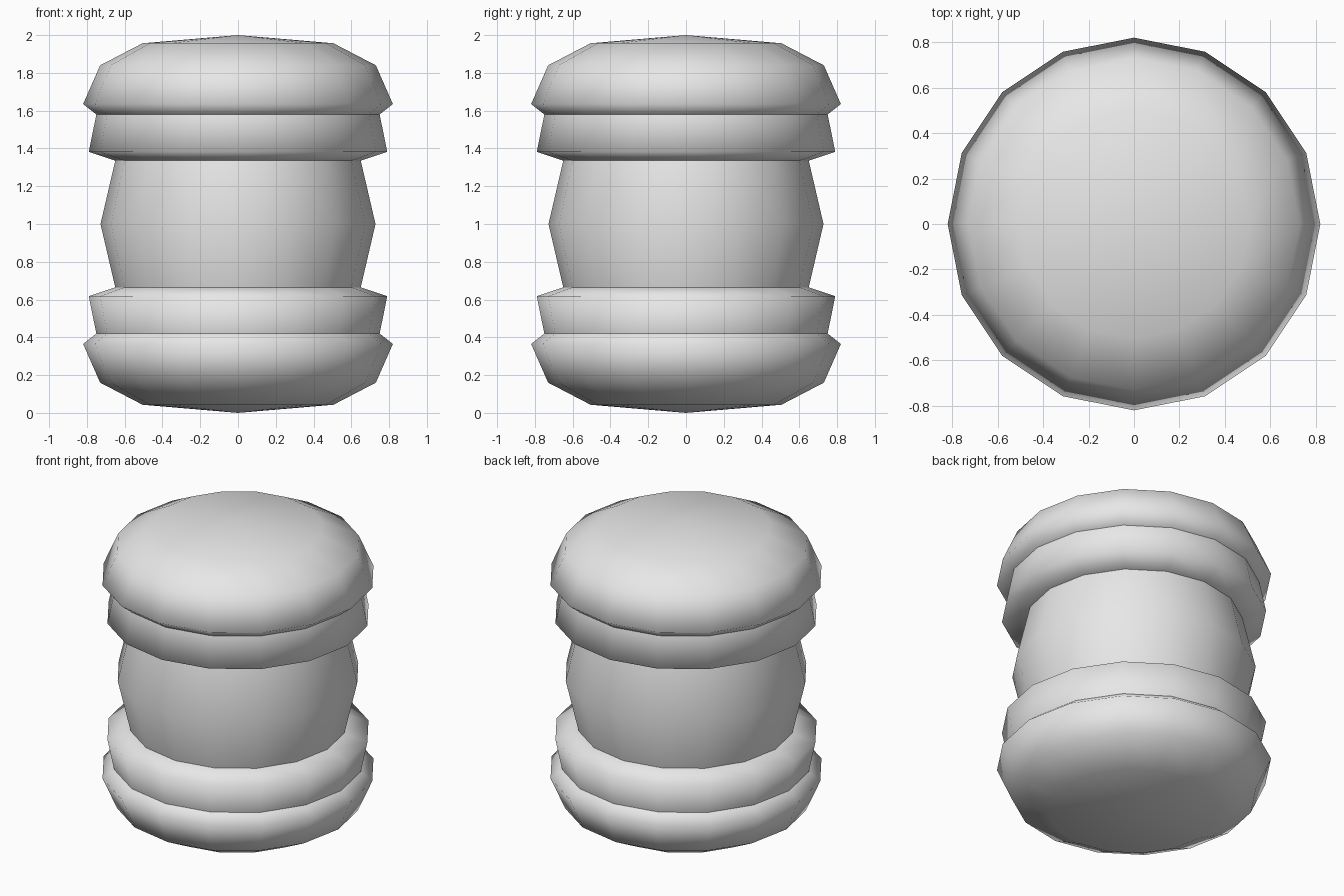
import bpy
import bmesh
from math import cos, sin, tau

SIDES = 16

cube = bpy.data.objects.get("Cube")
if cube:
    bpy.data.objects.remove(cube, do_unlink=True)

grey = bpy.data.materials.new("plain_grey")
grey.use_nodes = True
grey.diffuse_color = (0.8, 0.8, 0.8, 1)
grey.node_tree.nodes["Principled BSDF"].inputs["Base Color"].default_value = (0.8, 0.8, 0.8, 1)


def lathe(name, profile):
    """Turn a (radius, height) profile, listed top to bottom, around z."""
    bm = bmesh.new()
    rings = []
    for r, z in profile:
        if r == 0:
            rings.append([bm.verts.new((0, 0, z))] * SIDES)
        else:
            rings.append([bm.verts.new((r * cos(tau * i / SIDES), r * sin(tau * i / SIDES), z))
                          for i in range(SIDES)])
    for upper, lower in zip(rings, rings[1:]):
        for i in range(SIDES):
            j = (i + 1) % SIDES
            corners = [upper[i], lower[i], lower[j], upper[j]]
            bm.faces.new(list(dict.fromkeys(corners)))  # a pole gives triangles
    bmesh.ops.recalc_face_normals(bm, faces=bm.faces)
    for face in bm.faces:
        face.smooth = True
    mesh = bpy.data.meshes.new(name)
    bm.to_mesh(mesh)
    bm.free()
    mesh.materials.append(grey)
    obj = bpy.data.objects.new(name, mesh)
    bpy.context.collection.objects.link(obj)


def flipped(profile):
    """Mirror a profile about mid height."""
    return [(r, 2 - z) for r, z in reversed(profile)]


# Domed end caps and flared collars, the same at both ends
cap = [(0, 2), (0.505, 1.957), (0.73, 1.84), (0.82, 1.635), (0.75, 1.58)]
collar = [(0.75, 1.58), (0.79, 1.382), (0.65, 1.335)]
for part, profile in (("cap", cap), ("collar", collar)):
    lathe("top_" + part, profile)
    lathe("bottom_" + part, flipped(profile))

# Bulging middle
lathe("barrel", [(0.65, 1.335), (0.728, 1), (0.65, 0.665)])

# Outward normals on the open bands
for obj in bpy.context.collection.objects:
    if obj.type == 'MESH' and obj.name.endswith(("collar", "barrel")):
        bm = bmesh.new()
        bm.from_mesh(obj.data)
        bm.normal_update()
        if sum(f.normal.dot(f.calc_center_median() * f.calc_area())
               - f.normal.z * f.calc_center_median().z * f.calc_area() for f in bm.faces) < 0:
            bmesh.ops.reverse_faces(bm, faces=bm.faces)
            bm.to_mesh(obj.data)
        bm.free()
